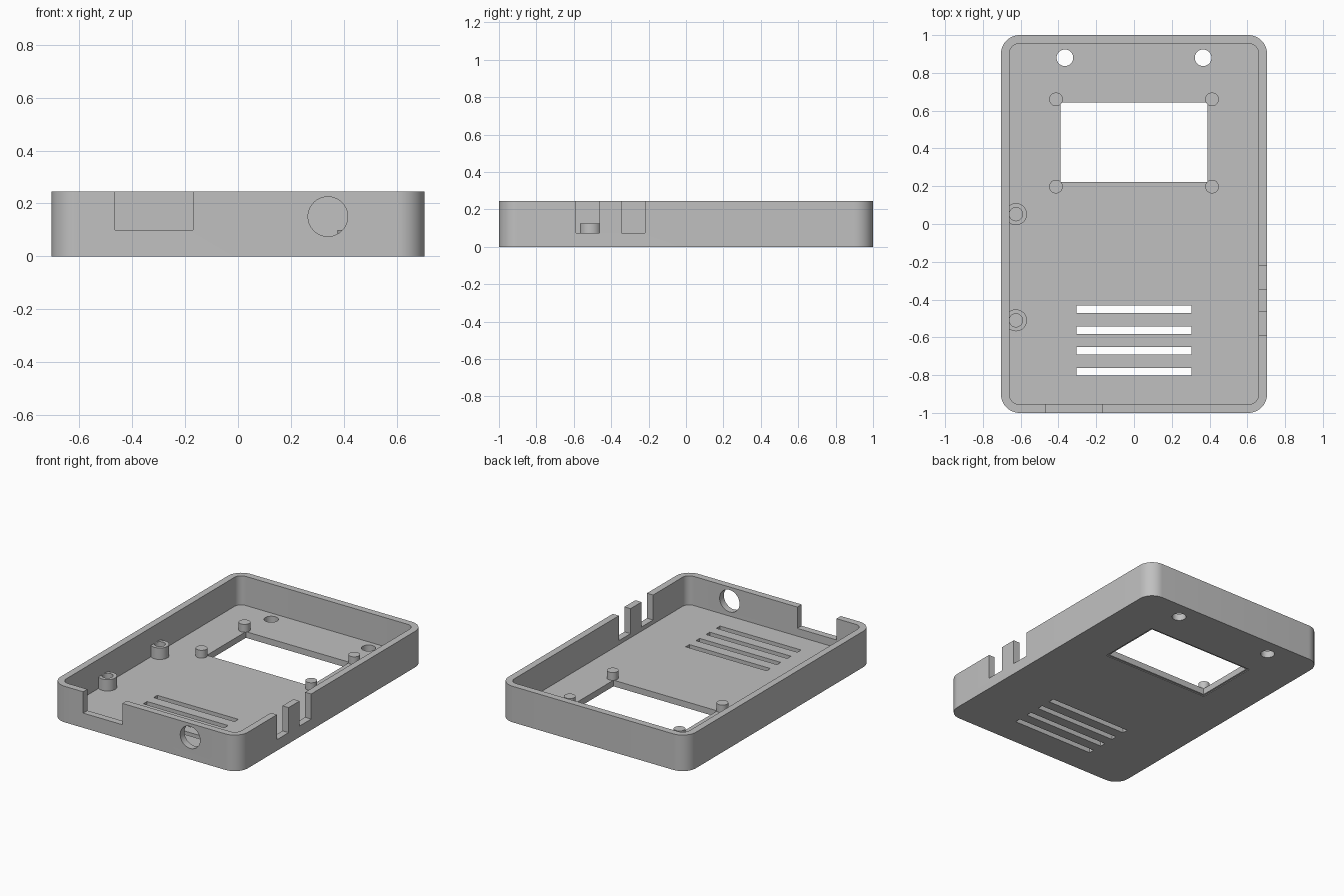
import bpy, bmesh, math

cube = bpy.data.objects.get("Cube")
if cube:
    bpy.data.objects.remove(cube, do_unlink=True)

HEIGHT, FLOOR = 0.245, 0.047
HALF_X, HALF_Y, WALL = 0.705, 1.0, 0.046

grey = bpy.data.materials.new("plain grey")
grey.use_nodes = True
colour = (0.53, 0.53, 0.53, 1)
grey.diffuse_color = colour
grey.node_tree.nodes["Principled BSDF"].inputs["Base Color"].default_value = colour


def prism(name, outline, z0, z1):
    """Extrude a closed xy outline from z0 to z1."""
    bm = bmesh.new()
    face = bm.faces.new([bm.verts.new((x, y, z0)) for x, y in outline])
    ext = bmesh.ops.extrude_face_region(bm, geom=[face])
    top = [v for v in ext["geom"] if isinstance(v, bmesh.types.BMVert)]
    bmesh.ops.translate(bm, verts=top, vec=(0, 0, z1 - z0))
    bmesh.ops.recalc_face_normals(bm, faces=bm.faces)
    mesh = bpy.data.meshes.new(name)
    bm.to_mesh(mesh)
    bm.free()
    mesh.materials.append(grey)
    obj = bpy.data.objects.new(name, mesh)
    bpy.context.collection.objects.link(obj)
    return obj


def box(name, x0, x1, y0, y1, z0, z1):
    return prism(name, [(x0, y0), (x1, y0), (x1, y1), (x0, y1)], z0, z1)


def circle(x, y, r, n=40):
    return [(x + r * math.cos(2 * math.pi * i / n),
             y + r * math.sin(2 * math.pi * i / n)) for i in range(n)]


def rounded(hx, hy, r, steps=12):
    pts = []
    for k, (sx, sy) in enumerate([(1, 1), (-1, 1), (-1, -1), (1, -1)]):
        for i in range(steps + 1):
            a = math.pi / 2 * (k + i / steps)
            pts.append((sx * (hx - r) + r * math.cos(a),
                        sy * (hy - r) + r * math.sin(a)))
    return pts


def cut(obj, cutter):
    mod = obj.modifiers.new("cut", "BOOLEAN")
    mod.operation, mod.solver, mod.object = "DIFFERENCE", "EXACT", cutter
    bpy.context.view_layer.objects.active = obj
    bpy.ops.object.modifier_apply(modifier=mod.name)
    bpy.data.objects.remove(cutter, do_unlink=True)


def smooth(obj):
    bpy.ops.object.select_all(action="DESELECT")
    obj.select_set(True)
    bpy.context.view_layer.objects.active = obj
    bpy.ops.object.shade_smooth_by_angle(angle=math.radians(30))


# Open tray with rounded corners
case = prism("case_shell", rounded(HALF_X, HALF_Y, 0.1), 0, HEIGHT)
cut(case, prism("cavity", rounded(HALF_X - WALL, HALF_Y - WALL, 0.05), FLOOR, 0.4))

# Screen window, with a shallow rebate on the underside
cut(case, box("window", -0.39, 0.39, 0.222, 0.642, -0.1, 0.1))
cut(case, box("window_rebate", -0.403, 0.403, 0.209, 0.655, -0.1, 0.005))

# Vent slots
for i in range(4):
    y = -0.452 - 0.11 * i
    cut(case, box("vent", -0.305, 0.305, y - 0.02, y + 0.02, -0.1, 0.1))

# Round holes through the floor
for side in (-1, 1):
    cut(case, prism("floor_hole", circle(0.366 * side, 0.88, 0.044), -0.1, 0.1))

# Notches in the front and left walls
cut(case, box("front_notch", -0.465, -0.17, -1.1, -0.94, 0.1, 0.4))
for y in (-0.588, -0.345):
    cut(case, box("side_notch", 0.64, 0.8, y, y + 0.125, 0.075, 0.4))

# Round port in the front wall
port = prism("port", circle(0, 0, 0.075), -0.1, 0.1)
port.rotation_euler.x = math.pi / 2
port.location = (0.34, -1, 0.15)
bpy.context.view_layer.update()
cut(case, port)
smooth(case)

# Screen pegs around the window
for side, sx in (("right", -1), ("left", 1)):
    for end, y in (("front", 0.198), ("back", 0.66)):
        smooth(prism(f"screen_peg_{end}_{side}",
                     circle(0.413 * sx, y, 0.036), FLOOR - 0.001, 0.1))

# Hollow screw bosses beside the right wall
for end, y in (("front", -0.51), ("back", 0.052)):
    boss = prism(f"screw_boss_{end}", circle(-0.625, y, 0.058), FLOOR - 0.001, 0.125)
    cut(boss, prism("bore", circle(-0.625, y, 0.035), 0, 0.2))
    smooth(boss)
